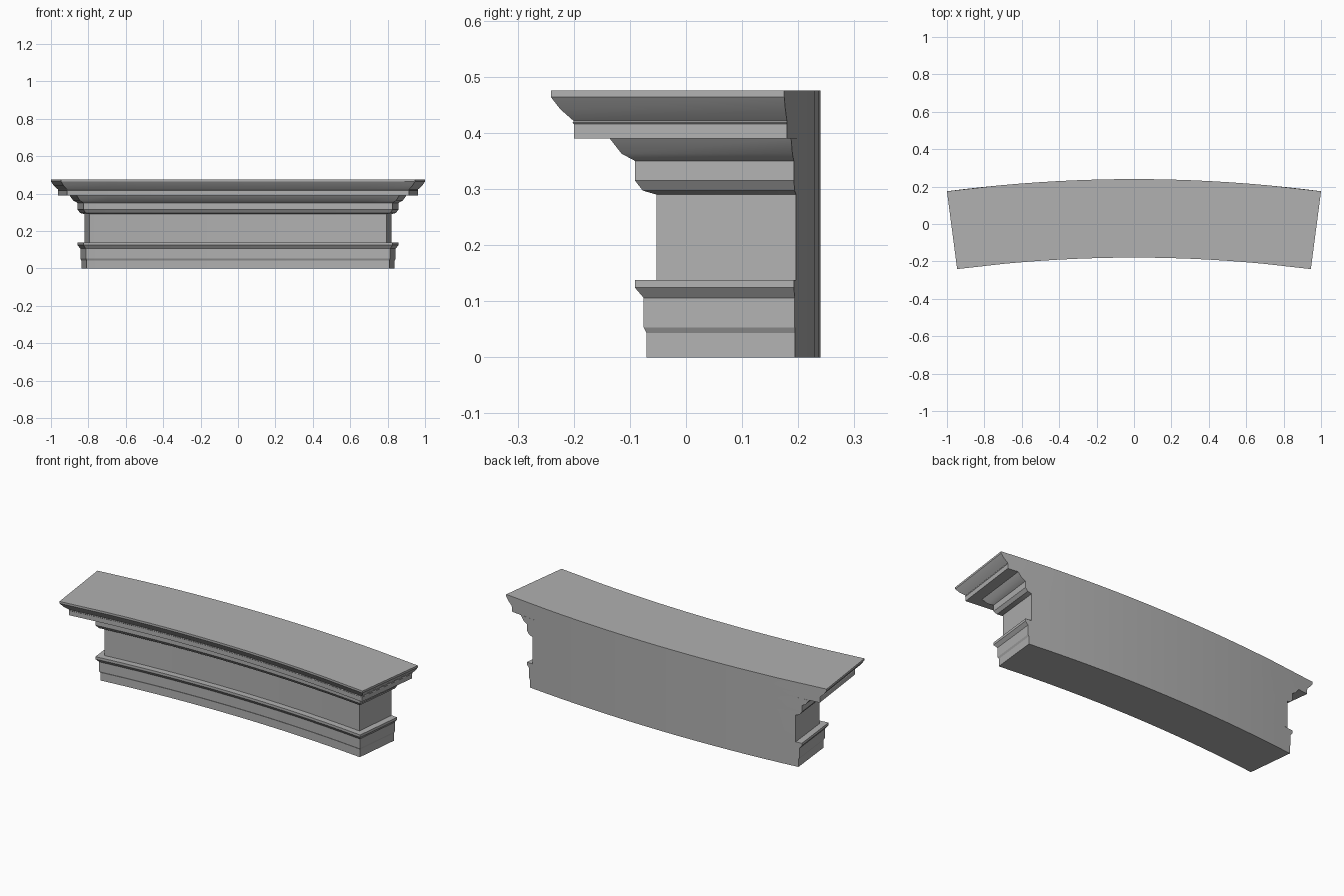
import bpy, bmesh, math

if "Cube" in bpy.data.objects:
    bpy.data.objects.remove(bpy.data.objects["Cube"])

R_BACK = 7.72          # radius of the curved rear wall
CY = 0.24 - R_BACK     # y of the arc centre
INNER = 14             # equal arc steps shared by every level
INNER_ANGLE = 0.094    # half angle they cover; end steps vary per level

# Moulding profile, bottom to top: (corner y, z)
PROFILE = [
    # plinth and base moulding
    (-0.070, 0.000), (-0.070, 0.043), (-0.0755, 0.053), (-0.0755, 0.106),
    (-0.091, 0.124), (-0.091, 0.138),
    # frieze
    (-0.053, 0.138), (-0.053, 0.290),
    # bed moulding
    (-0.077, 0.297), (-0.091, 0.315), (-0.091, 0.350),
    (-0.115, 0.363), (-0.136, 0.390),
    # corona
    (-0.200, 0.390), (-0.200, 0.416), (-0.202, 0.418), (-0.200, 0.421),
    # crown moulding
    (-0.224, 0.442), (-0.241, 0.464), (-0.241, 0.475),
]


def ring(bm, y, z):
    """Closed outline of the curved block at one level, with radial ends."""
    half_x = 1 - 0.947 * (y + 0.241)
    a = math.asin(half_x / R_BACK)
    r_front = (y - CY) / math.cos(a)
    inner = [INNER_ANGLE * (2 * i / INNER - 1) for i in range(INNER + 1)]
    angles = [-a] + inner + [a]
    path = [(r_front, t) for t in angles] + [(R_BACK, t) for t in reversed(angles)]
    return [bm.verts.new((r * math.sin(t), CY + r * math.cos(t), z)) for r, t in path]


bm = bmesh.new()
rings = [ring(bm, y, z) for y, z in PROFILE]
n = len(rings[0])

# Sides: mouldings wrap the front and both ends
for lo, hi in zip(rings, rings[1:]):
    for i in range(n):
        j = (i + 1) % n
        bm.faces.new((lo[i], lo[j], hi[j], hi[i]))

# Flat underside and top, as strips across the depth
for loop in (rings[0], rings[-1]):
    for i in range(n // 2 - 1):
        bm.faces.new((loop[i], loop[i + 1], loop[n - 2 - i], loop[n - 1 - i]))

# Merge the rear points of levels that share a height
bmesh.ops.remove_doubles(bm, verts=bm.verts, dist=1e-5)
bmesh.ops.recalc_face_normals(bm, faces=bm.faces)
mesh = bpy.data.meshes.new("curved_entablature")
bm.to_mesh(mesh)
bm.free()
obj = bpy.data.objects.new("curved_entablature", mesh)
bpy.context.collection.objects.link(obj)

# Dark grey stone
stone = bpy.data.materials.new("stone")
stone.diffuse_color = (0.44, 0.44, 0.44, 1)
stone.use_nodes = True
stone.node_tree.nodes["Principled BSDF"].inputs["Base Color"].default_value = stone.diffuse_color
mesh.materials.append(stone)

bpy.context.view_layer.objects.active = obj
obj.select_set(True)
bpy.ops.object.shade_smooth_by_angle(angle=math.radians(25))
